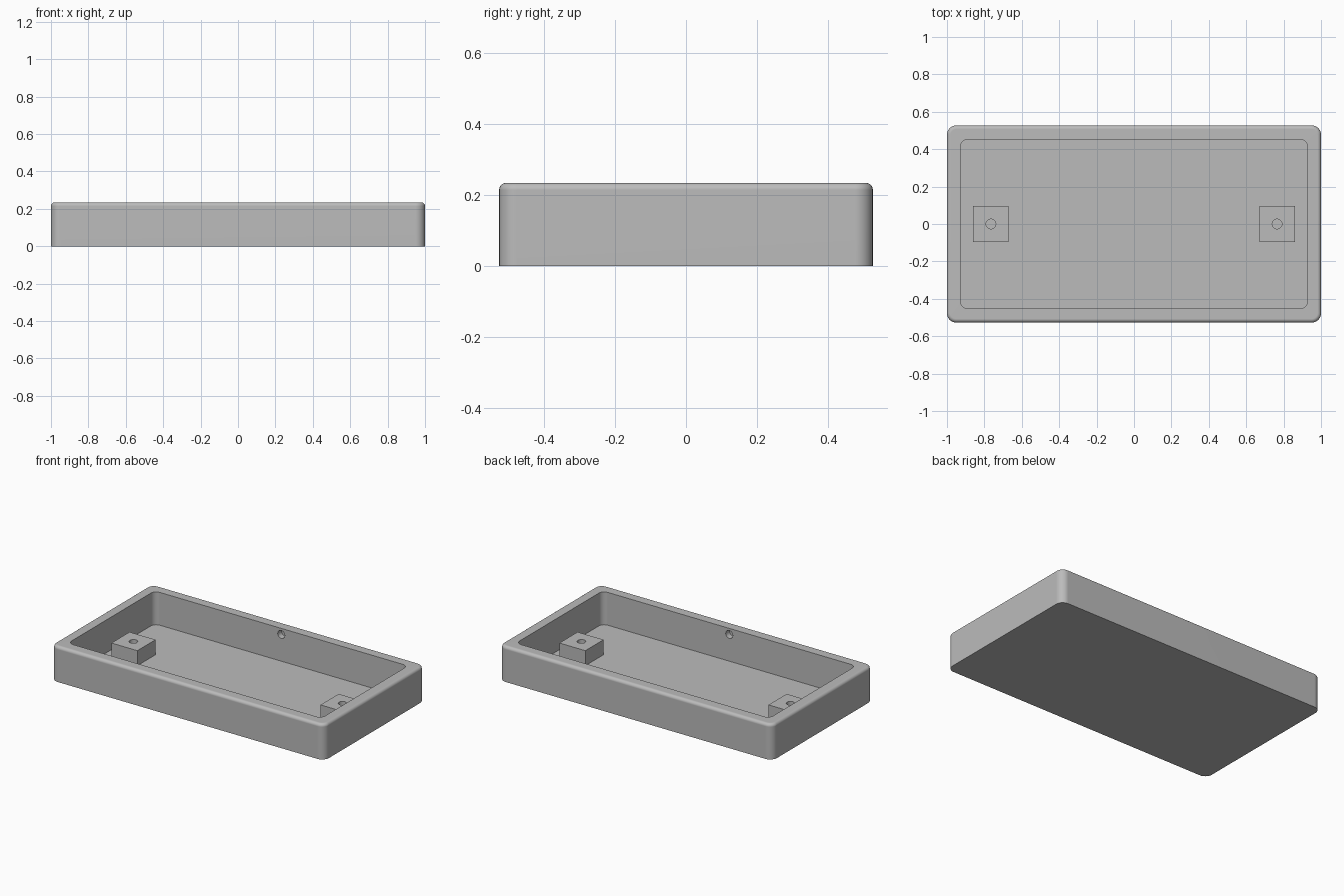
import bpy
import bmesh
from math import sin, cos, pi, radians

cube = bpy.data.objects.get("Cube")
if cube:
    bpy.data.objects.remove(cube, do_unlink=True)

HX, HY, HEIGHT = 1.0, 0.527, 0.235      # outer half sizes and height
IX, IY, FLOOR = 0.927, 0.452, 0.018     # cavity half sizes and floor level
POST_X, POST_SIZE, POST_TOP = 0.765, 0.19, 0.117
HOLE_R = 0.026

grey = bpy.data.materials.new("plain grey")
grey.use_nodes = True
grey.diffuse_color = (0.5, 0.5, 0.5, 1)
bsdf = next(n for n in grey.node_tree.nodes if n.type == 'BSDF_PRINCIPLED')
bsdf.inputs["Base Color"].default_value = grey.diffuse_color


def make_object(name, bm):
    bmesh.ops.recalc_face_normals(bm, faces=bm.faces)
    mesh = bpy.data.meshes.new(name)
    bm.to_mesh(mesh)
    bm.free()
    mesh.materials.append(grey)
    obj = bpy.data.objects.new(name, mesh)
    bpy.context.collection.objects.link(obj)
    return obj


def activate(obj):
    bpy.ops.object.select_all(action='DESELECT')
    obj.select_set(True)
    bpy.context.view_layer.objects.active = obj


def rounded_ring(bm, hx, hy, r, z, steps=8):
    """One closed loop of vertices round a rectangle with rounded corners."""
    ring = []
    for q, (sx, sy) in enumerate(((1, 1), (-1, 1), (-1, -1), (1, -1))):
        for i in range(steps + 1):
            a = (q + i / steps) * pi / 2
            ring.append(bm.verts.new((sx * (hx - r) + r * cos(a),
                                      sy * (hy - r) + r * sin(a), z)))
    return ring


def drill(obj, start, depth, turn=0.0):
    """Cut a blind round hole centred on start, reaching depth both ways."""
    bm = bmesh.new()
    bmesh.ops.create_cone(bm, cap_ends=True, segments=32, radius1=HOLE_R,
                          radius2=HOLE_R, depth=2 * depth)
    cutter = make_object("hole_cutter", bm)
    cutter.location = start
    cutter.rotation_euler.x = turn
    cutter.hide_render = True
    mod = obj.modifiers.new("hole", 'BOOLEAN')
    mod.operation = 'DIFFERENCE'
    mod.solver = 'EXACT'
    mod.object = cutter
    activate(obj)
    bpy.ops.object.modifier_apply(modifier=mod.name)
    bpy.data.objects.remove(cutter, do_unlink=True)


def finish(obj):
    activate(obj)
    bpy.ops.object.shade_smooth_by_angle(angle=radians(30))
    obj.modifiers.new("even shading", 'WEIGHTED_NORMAL').keep_sharp = True


# Tray: outer wall, rounded top edge, flat rim, inner wall and floor
bm = bmesh.new()
corner, fillet, segs = 0.05, 0.02, 6
rings = [rounded_ring(bm, HX, HY, corner, 0)]
for i in range(segs + 1):
    a = i / segs * pi / 2
    inset = fillet * (1 - cos(a))
    rings.append(rounded_ring(bm, HX - inset, HY - inset, corner - inset,
                              HEIGHT - fillet * (1 - sin(a))))
for z in (HEIGHT, FLOOR):
    rings.append(rounded_ring(bm, IX, IY, 0.038, z))
for low, high in zip(rings, rings[1:]):
    for i in range(len(low)):
        j = (i + 1) % len(low)
        bm.faces.new((low[i], low[j], high[j], high[i]))
bm.faces.new(rings[0])
bm.faces.new(rings[-1])
tray = make_object("tray", bm)

# Blind holes in the inside of the long walls
for side in (-1, 1):
    drill(tray, (0, side * IY, 0.195), 0.04, pi / 2)
finish(tray)

# Screw posts standing on the floor
for side, label in ((-1, "right"), (1, "left")):
    bm = bmesh.new()
    bmesh.ops.create_cube(bm, size=1)
    bmesh.ops.scale(bm, vec=(POST_SIZE, POST_SIZE, POST_TOP - FLOOR), verts=bm.verts)
    bmesh.ops.translate(bm, vec=(side * POST_X, 0, (POST_TOP + FLOOR) / 2), verts=bm.verts)
    post = make_object(label + "_screw_post", bm)
    drill(post, (side * POST_X, 0, POST_TOP), 0.085)
    finish(post)
